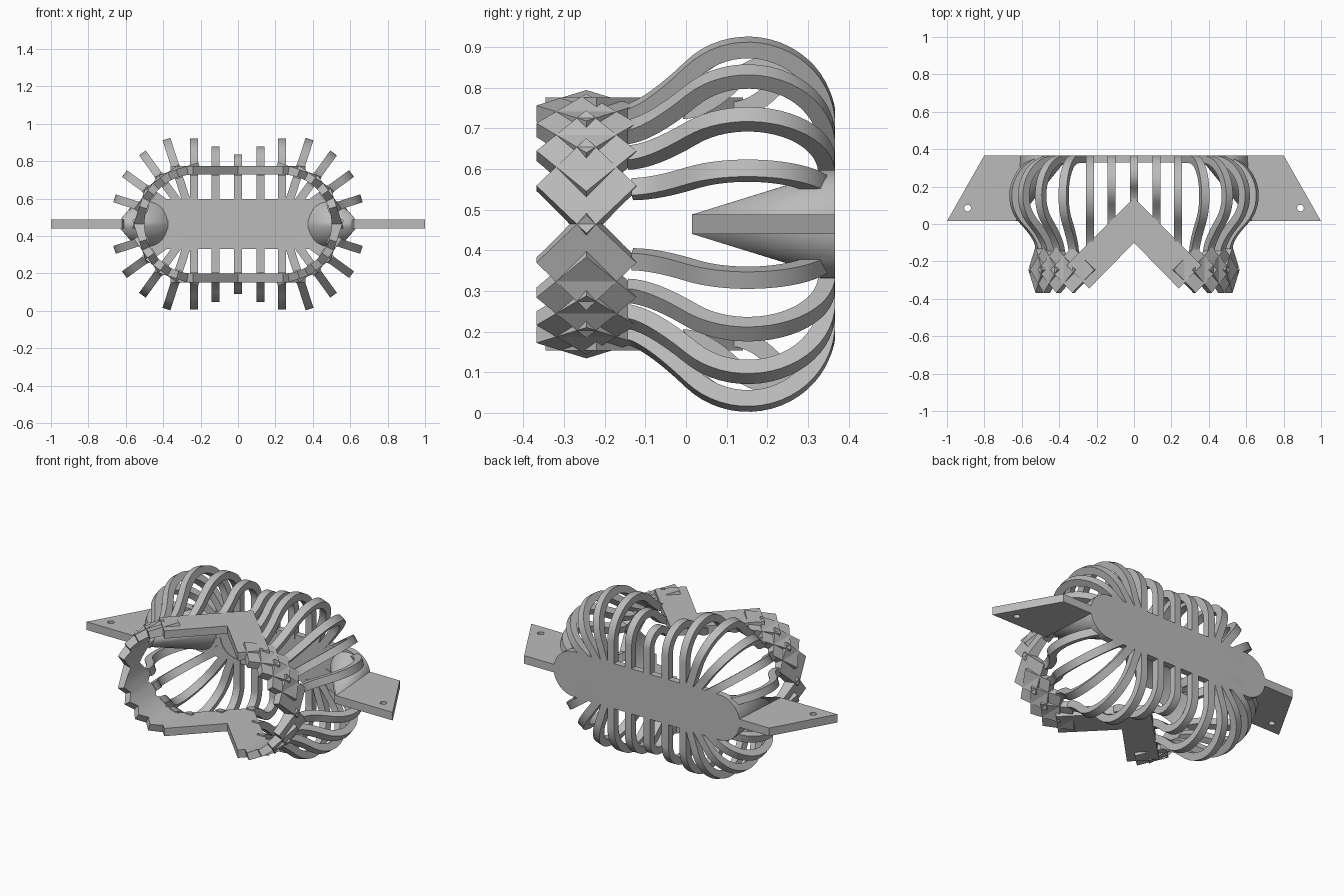
import bpy, bmesh, math
from mathutils import Vector

if "Cube" in bpy.data.objects:
    bpy.data.objects.remove(bpy.data.objects["Cube"], do_unlink=True)

CZ = 0.464          # height of the long axis
END = 0.235         # x of the centres of the rounded ends
BACK = 0.367        # rear plane
Y_AXIS = Vector((0, 1, 0))

grey = bpy.data.materials.new("plain_grey")
grey.use_nodes = True
grey.diffuse_color = (0.5, 0.5, 0.5, 1)
grey.node_tree.nodes["Principled BSDF"].inputs["Base Color"].default_value = (0.5, 0.5, 0.5, 1)


def finish(name, bm):
    bmesh.ops.recalc_face_normals(bm, faces=bm.faces)
    mesh = bpy.data.meshes.new(name)
    bm.to_mesh(mesh)
    bm.free()
    mesh.materials.append(grey)
    obj = bpy.data.objects.new(name, mesh)
    bpy.context.collection.objects.link(obj)
    return obj


def prism(name, outline, half, origin, u, v):
    """Extrude a flat outline, drawn along u and v, by half to both sides."""
    bm = bmesh.new()
    n = u.cross(v).normalized()
    face = bm.faces.new([bm.verts.new(origin + u * a + v * b - n * half) for a, b in outline])
    new = bmesh.ops.extrude_face_region(bm, geom=[face], use_keep_orig=True)["geom"]
    moved = [g for g in new if isinstance(g, bmesh.types.BMVert)]
    bmesh.ops.translate(bm, vec=n * half * 2, verts=moved)
    return finish(name, bm)


def arc(cx, cy, r, start, end, steps):
    angles = [math.radians(start + (end - start) * i / steps) for i in range(steps + 1)]
    return [(cx + r * math.cos(a), cy + r * math.sin(a)) for a in angles]


def stadium(cx, r):
    return arc(cx, 0, r, -90, 90, 32) + arc(-cx, 0, r, 90, 270, 32)


def cut(obj, cutter):
    mod = obj.modifiers.new("cut", "BOOLEAN")
    mod.operation, mod.solver, mod.object = "DIFFERENCE", "EXACT", cutter
    graph = bpy.context.evaluated_depsgraph_get()
    mesh = bpy.data.meshes.new_from_object(obj.evaluated_get(graph))
    obj.modifiers.clear()
    obj.data = mesh


def rib(name, x, direction, peak, bend):
    """Strip that leaves the front ring, swells outwards and curls to the back plate."""
    cy, cr = BACK - bend, peak - bend
    bow = arc(cy, cr, bend, 135, 0, 20)
    y1, r1 = bow[0]
    foot = 0.3
    knee = y1 - (r1 - foot)
    y0 = knee - 0.05
    outer = []
    for i in range(8):
        t = i / 8
        outer.append(((1 - t) ** 2 * y0 + 2 * t * (1 - t) * knee + t * t * y1,
                      (1 - t * t) * foot + t * t * r1))
    outer += bow + [(BACK, 0.11)]
    inner = []
    for i, p in enumerate(outer):
        a, b = Vector(outer[max(i - 1, 0)]), Vector(outer[min(i + 1, len(outer) - 1)])
        d = (b - a).normalized() * 0.042
        inner.append((p[0] + d.y, p[1] - d.x))
    return prism(name, outer + inner[::-1], 0.022, Vector((x, 0, CZ)), Y_AXIS, direction)


parts = []
centre = Vector((0, 0, CZ))
X_AXIS, Z_AXIS = Vector((1, 0, 0)), Vector((0, 0, 1))

# Back plate
parts.append(prism("back_plate", stadium(0.475, 0.133), 0.019,
                   centre + Y_AXIS * (BACK - 0.019), X_AXIS, Z_AXIS))

# Cutter that rounds the inside of the front ring
bore = prism("ring_bore_cutter", stadium(END, 0.265), 1, centre, X_AXIS, Z_AXIS)

for vert, level in ((1, "upper"), (-1, "lower")):
    up = Vector((0, 0, vert))
    # Chevron band across the middle of the ring
    band = [(0, 0.14), (0.36, -0.22), (0.24, -0.345), (0, -0.1), (-0.24, -0.345), (-0.36, -0.22)]
    chevron = prism(level + "_chevron", band, 0.025, centre + up * 0.286, X_AXIS, Y_AXIS)
    cut(chevron, bore)
    parts.append(chevron)
    # Straight ribs
    for x, peak, bend in ((0, 0.373, 0.1), (0.12, 0.416, 0.15), (END, 0.458, 0.205)):
        for side in ((1, -1) if x else (1,)):
            parts.append(rib(level + "_straight_rib", side * x, up, peak, bend))
    # Fanned ribs and the diamond tabs of the ring at each end
    for side, hand in ((1, "left"), (-1, "right")):
        for angle, peak in ((18, 0.447), (36, 0.46), (54, 0.47), (72, 0.478)):
            a = math.radians(angle)
            out = Vector((side * math.cos(a), 0, vert * math.sin(a)))
            parts.append(rib(f"{hand}_{level}_fan_rib", side * END, out, peak, 0.215))
            diamond = [(0.123, 0), (0, 0.123), (-0.123, 0), (0, -0.123)]
            tab = prism(f"{hand}_{level}_ring_tab", diamond, 0.036,
                        Vector((side * END, -0.245, CZ)) + out * 0.271, out.cross(Y_AXIS), Y_AXIS)
            cut(tab, bore)
            parts.append(tab)

for side, hand in ((1, "left"), (-1, "right")):
    # Mounting wing with a screw hole
    wing = prism(hand + "_wing", [(side * x, y) for x, y in
                 ((0.48, BACK), (0.8, BACK), (1, 0.015), (0.62, 0.015))],
                 0.024, centre, X_AXIS, Y_AXIS)
    drill = prism("drill_cutter", arc(side * 0.89, 0.085, 0.018, 0, 345, 23), 0.2,
                  centre, X_AXIS, Y_AXIS)
    cut(wing, drill)
    bpy.data.objects.remove(drill, do_unlink=True)
    parts.append(wing)
    # Tapered fairing from the plate end to the wing
    bm = bmesh.new()
    for a, b in arc(0.475, 0, 0.133, 0, 352.5, 47):
        bm.verts.new((side * a, BACK, CZ + b))
    for s in (-1, 1):
        bm.verts.new((side * 0.63, 0.015, CZ + s * 0.024))
    bmesh.ops.convex_hull(bm, input=bm.verts)
    parts.append(finish(hand + "_fairing", bm))

bpy.data.objects.remove(bore, do_unlink=True)

# Smooth the curved walls, keep the edges sharp
bpy.ops.object.select_all(action="DESELECT")
for obj in parts:
    obj.select_set(True)
bpy.context.view_layer.objects.active = parts[0]
bpy.ops.object.shade_smooth_by_angle(angle=math.radians(25))
